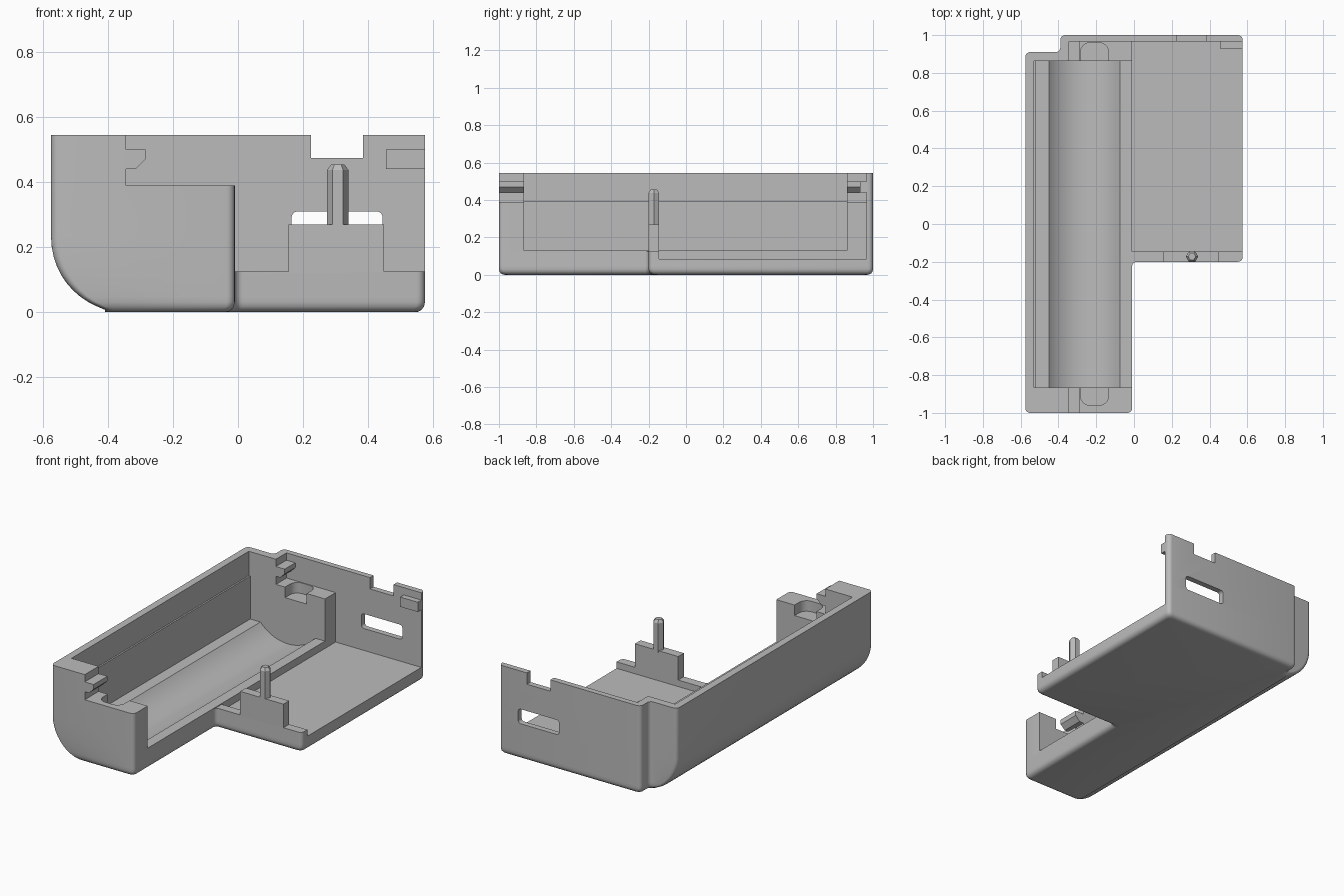
import bpy, bmesh, math

cube = bpy.data.objects.get("Cube")
if cube:
    bpy.data.objects.remove(cube, do_unlink=True)

TOP = 0.545
grey = bpy.data.materials.new("light_grey_plastic")
grey.use_nodes = True
colour = (0.5, 0.5, 0.5, 1)
grey.diffuse_color = colour
grey.node_tree.nodes["Principled BSDF"].inputs["Base Color"].default_value = colour


def loft(name, rings):
    """Closed solid through a list of equal-length point rings."""
    bm = bmesh.new()
    loops = [[bm.verts.new(p) for p in ring] for ring in rings]
    n = len(loops[0])
    for a, b in zip(loops, loops[1:]):
        for i in range(n):
            j = (i + 1) % n
            bm.faces.new((a[i], a[j], b[j], b[i]))
    bm.faces.new(loops[0][::-1])
    bm.faces.new(loops[-1])
    bmesh.ops.recalc_face_normals(bm, faces=bm.faces)
    mesh = bpy.data.meshes.new(name)
    bm.to_mesh(mesh)
    bm.free()
    mesh.materials.append(grey)
    obj = bpy.data.objects.new(name, mesh)
    bpy.context.collection.objects.link(obj)
    return obj


def prism_y(name, profile, y0, y1):
    return loft(name, [[(x, y, z) for x, z in profile] for y in (y0, y1)])


def prism_z(name, outline, z0, z1):
    return loft(name, [[(x, y, z) for x, y in outline] for z in (z0, z1)])


def rect(x0, x1, y0, y1):
    return [(x0, y0), (x1, y0), (x1, y1), (x0, y1)]


def rounded(corners, r, inset=0, shift=None, steps=5):
    """Fillet a counter-clockwise right-angled outline, moved inward by inset."""
    pts = []
    left = min(c[0] for c in corners)
    for i, (x, y) in enumerate(corners):
        px, py = corners[i - 1]
        nx, ny = corners[(i + 1) % len(corners)]
        la, lb = math.hypot(x - px, y - py), math.hypot(nx - x, ny - y)
        ax, ay, bx, by = (x - px) / la, (y - py) / la, (nx - x) / lb, (ny - y) / lb
        cx, cy = x - inset * (ay + by), y + inset * (ax + bx)
        if shift is not None and x == left:
            cx = x + max(inset, shift)
        cx, cy = cx + r * (bx - ax), cy + r * (by - ay)
        for k in range(steps + 1):
            t = math.pi / 2 * k / steps
            s, c = math.sin(t), math.cos(t)
            pts.append((cx + r * (ax * s - bx * c), cy + r * (ay * s - by * c)))
    return pts


def smooth(obj):
    bpy.ops.object.select_all(action="DESELECT")
    obj.select_set(True)
    bpy.context.view_layer.objects.active = obj
    bpy.ops.object.shade_smooth_by_angle(angle=math.radians(30))


def carve(body, cutter):
    cutter.hide_render = True
    mod = body.modifiers.new("cut", "BOOLEAN")
    mod.operation, mod.solver, mod.object = "DIFFERENCE", "EXACT", cutter
    bpy.context.view_layer.objects.active = body
    bpy.ops.object.modifier_apply(modifier=mod.name)
    bpy.data.objects.remove(cutter, do_unlink=True)


# Outer shell: L-shaped footprint, rounded bottom rim and a broad curve on one side
footprint = [(-0.575, -1), (-0.01, -1), (-0.01, -0.2), (0.575, -0.2),
             (0.575, 1), (-0.39, 1), (-0.39, 0.91), (-0.575, 0.91)]
BIG, RIM = 0.23, 0.03
levels = [BIG * (1 - math.cos(math.radians(7.5 * i))) for i in range(13)] + [TOP]
rings = []
for z in levels:
    inset = RIM - math.sqrt(RIM ** 2 - max(RIM - z, 0) ** 2)
    shift = min(BIG - math.sqrt(BIG ** 2 - max(BIG - z, 0) ** 2), 0.165)
    rings.append([(x, y, z) for x, y in rounded(footprint, 0.025, inset, shift)])
shell = loft("case_shell", rings)

# Cell bay with a round trough along its floor
trough = []
half = math.acos((0.295 - 0.13) / 0.25)
for i in range(25):
    a = -half + 2 * half * i / 24
    trough.append((-0.2625 + 0.25 * math.sin(a), 0.295 - 0.25 * math.cos(a)))
bay = [(-0.53, 0.7), (-0.53, 0.395), (-0.52, 0.395), (-0.52, 0.13)] + trough + \
      [(0.005, 0.13), (0.005, 0.7)]
carve(shell, prism_y("bay_cutter", bay, -0.865, 0.862))

# Circuit board bay, open to the side
carve(shell, prism_z("board_cutter", rect(-0.01, 0.7, -0.145, 0.965), 0.085, 0.7))

# Stepped low wall in front of the board bay
step = [(-0.01, 0.125), (0.155, 0.125), (0.155, 0.27), (0.45, 0.27),
        (0.45, 0.125), (0.7, 0.125), (0.7, 0.7), (-0.01, 0.7)]
carve(shell, prism_y("low_wall_cutter", step, -0.3, -0.14))

# End blocks: lowered top with a hooked catch, and a rounded contact pocket
hook = [(-0.345, 0.7), (-0.345, 0.5), (-0.285, 0.5), (-0.285, 0.47), (-0.315, 0.44),
        (-0.345, 0.44), (-0.345, 0.39), (0.0, 0.39), (0.0, 0.7)]
for y0, y1 in ((-1.1, -0.86), (0.85, 0.965)):
    carve(shell, prism_y("hook_cutter", hook, y0, y1))
for y0, y1 in ((-0.96, -0.75), (0.75, 0.96)):
    pocket = rounded(rect(-0.283, -0.135, y0, y1), 0.05)
    carve(shell, prism_z("pocket_cutter", pocket, 0.325, 0.42))

# Back wall: top notch and connector slot
carve(shell, prism_z("notch_cutter", rect(0.225, 0.385, 0.9, 1.1), 0.475, 0.7))
slot = rounded(rect(0.165, 0.445, 0.22, 0.31), 0.018)
carve(shell, prism_y("slot_cutter", slot, 0.9, 1.1))
smooth(shell)

# Small catch on the back wall
prism_z("back_wall_catch", rect(0.455, 0.575, 0.93, 0.972), 0.44, 0.5)

# Six-sided locating peg with a chamfered tip
peg_rings = []
for r, z in ((0.033, 0.26), (0.033, 0.438), (0.02, 0.455)):
    peg_rings.append([(0.307 + r * math.cos(math.pi / 3 * i),
                       -0.172 + r * math.sin(math.pi / 3 * i), z) for i in range(6)])
loft("locating_peg", peg_rings)
